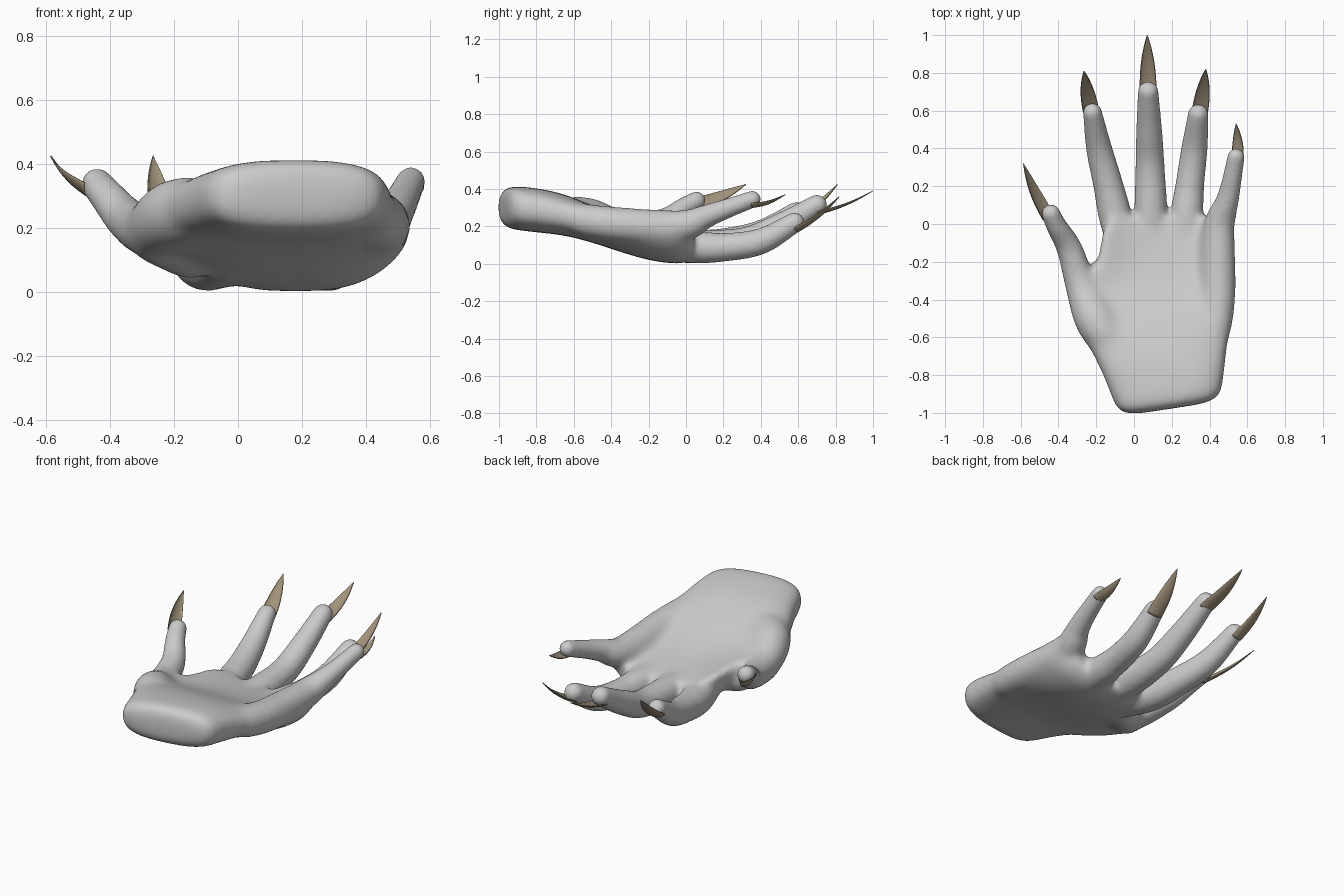
import bpy, bmesh, math
from mathutils import Vector, Matrix

if "Cube" in bpy.data.objects:
    bpy.data.objects.remove(bpy.data.objects["Cube"])


def spline(pts, per=12):
    """Catmull-Rom interpolation of points with extra components (radius, size)."""
    p = [Vector(q) for q in pts]
    p = [p[0] * 2 - p[1]] + p + [p[-1] * 2 - p[-2]]
    out = []
    for i in range(1, len(p) - 2):
        a, b, c, d = p[i - 1:i + 3]
        for k in range(per):
            t = k / per
            out.append(0.5 * (2 * b + (c - a) * t + (2 * a - 5 * b + 4 * c - d) * t * t
                              + (3 * b - a - 3 * c + d) * t ** 3))
    return out + [p[-2]]


def add_finger(bm, pts):
    for q in spline(pts):
        bmesh.ops.create_icosphere(bm, subdivisions=3, radius=q[3],
                                   matrix=Matrix.Translation(q.to_3d()))


def add_palm(bm, sections, n=40):
    """Loft of rounded sections: y, left x, right x, bottom z, top z, cupping."""
    rings = []
    for y, xl, xr, zb, zt, cup in spline(sections, 4):
        ring = []
        for i in range(n):
            a = 2 * math.pi * i / n
            c, s = math.cos(a), math.sin(a)
            sx = math.copysign(abs(c) ** 0.7, c)
            sz = math.copysign(abs(s) ** 0.7, s)
            x = (xl + xr) / 2 + sx * (xr - xl) / 2
            z = (zb + zt) / 2 + sz * (zt - zb) / 2 + cup * sx * sx * abs(sx)
            skew = 0.15 * (x - 0.05) * max(0, min(1, (-0.7 - y) / 0.25))
            ring.append(bm.verts.new((x, y + skew, z)))
        rings.append(ring)
    for r0, r1 in zip(rings, rings[1:]):
        for i in range(n):
            j = (i + 1) % n
            bm.faces.new((r0[i], r0[j], r1[j], r1[i]))
    bm.faces.new(rings[0][::-1])
    bm.faces.new(rings[-1])


def new_object(name, bm):
    bmesh.ops.recalc_face_normals(bm, faces=bm.faces)
    for f in bm.faces:
        f.smooth = True
    me = bpy.data.meshes.new(name)
    bm.to_mesh(me)
    bm.free()
    ob = bpy.data.objects.new(name, me)
    bpy.context.collection.objects.link(ob)
    return ob


# palm and wrist stump
hand = bmesh.new()
add_palm(hand, [
    (-1.0, 0.0, 0.36, 0.245, 0.36, 0),
    (-0.965, -0.085, 0.455, 0.19, 0.412, 0),
    (-0.80, -0.16, 0.48, 0.168, 0.402, 0),
    (-0.65, -0.24, 0.495, 0.15, 0.37, 0.0),
    (-0.50, -0.30, 0.522, 0.112, 0.31, 0.025),
    (-0.35, -0.28, 0.535, 0.063, 0.245, 0.065),
    (-0.20, -0.20, 0.54, 0.02, 0.20, 0.095),
    (-0.05, -0.17, 0.53, 0.0, 0.17, 0.105),
    (0.04, -0.12, 0.46, 0.02, 0.15, 0.08)])

# fingers: path points with radius
fingers = {
    "thumb": [(-0.04, -0.72, 0.255, 0.085), (-0.185, -0.54, 0.245, 0.115),
              (-0.275, -0.34, 0.195, 0.09), (-0.343, -0.13, 0.225, 0.068),
              (-0.41, -0.01, 0.30, 0.055), (-0.44, 0.055, 0.337, 0.05)],
    "index": [(-0.02, -0.25, 0.10, 0.07), (-0.09, 0.0, 0.09, 0.09), (-0.135, 0.2, 0.11, 0.08),
              (-0.185, 0.4, 0.165, 0.069), (-0.22, 0.59, 0.28, 0.051)],
    "middle": [(0.09, -0.25, 0.10, 0.06), (0.09, 0.0, 0.09, 0.088), (0.085, 0.3, 0.115, 0.078),
               (0.08, 0.5, 0.2, 0.069), (0.075, 0.70, 0.315, 0.055)],
    "ring": [(0.26, -0.25, 0.10, 0.06), (0.275, 0.0, 0.09, 0.088), (0.295, 0.2, 0.088, 0.077),
             (0.32, 0.4, 0.12, 0.07), (0.34, 0.58, 0.22, 0.055)],
    "little": [(0.40, -0.22, 0.15, 0.08), (0.452, 0.0, 0.205, 0.082), (0.487, 0.1, 0.25, 0.064),
               (0.512, 0.2, 0.288, 0.054), (0.54, 0.355, 0.345, 0.046)],
}
for pts in fingers.values():
    add_finger(hand, pts)
# web between thumb and index finger, outer edge of the palm
add_finger(hand, [(-0.25, -0.36, 0.17, 0.09), (-0.15, -0.26, 0.125, 0.09)])
add_finger(hand, [(0.43, -0.55, 0.235, 0.09), (0.445, -0.4, 0.215, 0.095),
                  (0.445, -0.2, 0.20, 0.095), (0.45, -0.02, 0.205, 0.083)])

# fuse everything into one skin
ob = new_object("hand", hand)
m = ob.modifiers.new("fuse", 'REMESH')
m.mode = 'VOXEL'
m.voxel_size = 0.01
m.use_smooth_shade = True
fused = bpy.data.meshes.new_from_object(ob.evaluated_get(bpy.context.evaluated_depsgraph_get()))
ob.modifiers.clear()
ob.data = fused

# soften the palm strongly, the fingers only a little
soft = ob.vertex_groups.new(name="palm")
for v in fused.vertices:
    x, y, z = v.co
    w = max(0, min(1, (0.12 - y) / 0.22))
    if x < -0.2:
        w *= max(0, min(1, (-0.12 - y) / 0.2))
    soft.add([v.index], w, 'REPLACE')
for name, group, count in (("palm_soften", "palm", 100), ("soften", "", 10)):
    m = ob.modifiers.new(name, 'SMOOTH')
    m.factor = 0.5
    m.iterations = count
    m.vertex_group = group

# pointed claw nails on the back of each fingertip
horn = bpy.data.materials.new("horn")
horn.diffuse_color = (0.36, 0.29, 0.2, 1)
horn.use_nodes = True
horn.node_tree.nodes["Principled BSDF"].inputs["Base Color"].default_value = horn.diffuse_color
nails = {  # tip, back-of-finger direction, half width
    "thumb": ((-0.585, 0.32, 0.425), (-0.75, 0, -0.65), 0.05),
    "index": ((-0.265, 0.81, 0.425), (-0.15, 0, -1), 0.048),
    "middle": ((0.07, 1.0, 0.39), (0, 0, -1), 0.049),
    "ring": ((0.38, 0.82, 0.36), (0.15, 0, -1), 0.048),
    "little": ((0.54, 0.53, 0.37), (0.3, 0, -1), 0.036),
}
ROWS, COLS = 20, 12
for name, (tip, back, half) in nails.items():
    end = Vector(fingers[name][-1])
    base, rad, tip = end.to_3d(), end[3] * 0.95, Vector(tip)
    d = (tip - base).normalized()
    n = Vector(back)
    n = (n - d * n.dot(d)).normalized()
    side = d.cross(n)
    base = base - d * 0.01
    bm = bmesh.new()
    grid = []
    for i in range(ROWS + 1):
        t = i / ROWS
        w = half * max(0.015, (1 - t) ** 0.95 * (0.9 + 1.0 * t))
        mid = base.lerp(tip, t) + n * (rad * (1 - t) + 0.014 * math.sin(math.pi * t))
        row = []
        for j in range(COLS + 1):
            a = math.radians(-75 + 150 * j / COLS)
            row.append(bm.verts.new(mid + side * w * math.sin(a)
                                    - n * w * (0.55 - 0.3 * t) * (1 - math.cos(a))))
        grid.append(row)
    for r0, r1 in zip(grid, grid[1:]):
        for j in range(COLS):
            bm.faces.new((r0[j], r0[j + 1], r1[j + 1], r1[j]))
    nail = new_object(name + "_nail", bm)
    nail.data.materials.append(horn)
    s = nail.modifiers.new("thickness", 'SOLIDIFY')
    s.thickness = 0.004
    s.offset = 0
